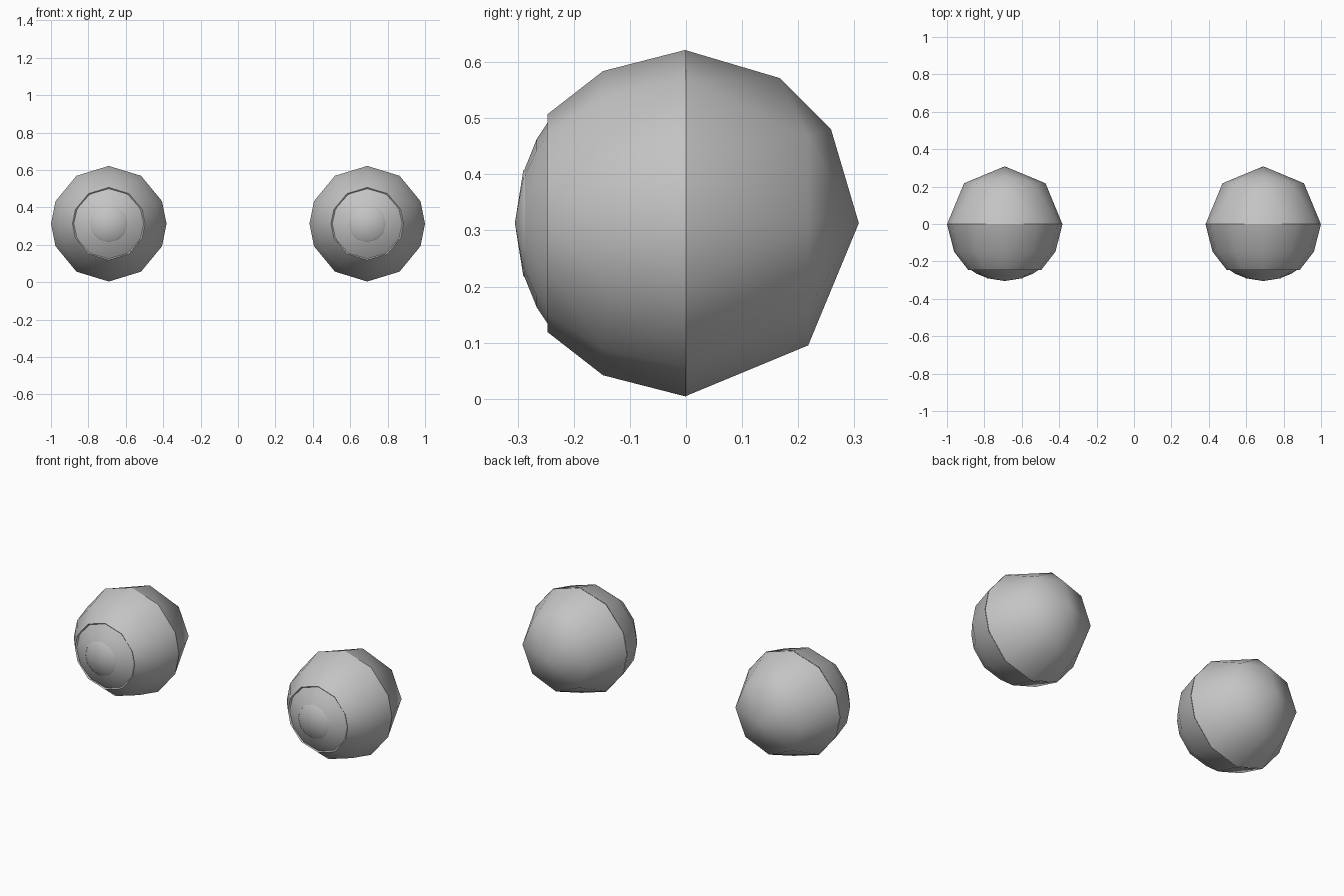
import bpy, bmesh
from math import sin, cos, radians

if "Cube" in bpy.data.objects:
    bpy.data.objects.remove(bpy.data.objects["Cube"])

R = 0.308
Z = 0.313

grey = bpy.data.materials.new("plain grey")
grey.diffuse_color = (0.55, 0.55, 0.55, 1)
grey.use_nodes = True
grey.node_tree.nodes["Principled BSDF"].inputs["Base Color"].default_value = grey.diffuse_color

# Twelve uneven directions around the eye, measured from straight down
QUARTER = [0, 34, 67]
AROUND = sorted(QUARTER + [90] + [180 - a for a in QUARTER]
                + [360 - a for a in QUARTER[1:]] + [270]
                + [180 + a for a in QUARTER[1:]])


def finish(bm, name, x, angle):
    bmesh.ops.recalc_face_normals(bm, faces=bm.faces)
    # Open shells: make sure the normals point away from the eye centre
    if sum(f.normal.dot(f.calc_center_median()) for f in bm.faces) < 0:
        bmesh.ops.reverse_faces(bm, faces=bm.faces)
    me = bpy.data.meshes.new(name)
    bm.to_mesh(me)
    bm.free()
    me.materials.append(grey)
    ob = bpy.data.objects.new(name, me)
    bpy.context.collection.objects.link(ob)
    ob.location = (x, 0, Z)
    bpy.ops.object.select_all(action='DESELECT')
    ob.select_set(True)
    bpy.context.view_layer.objects.active = ob
    bpy.ops.object.shade_smooth_by_angle(angle=radians(angle))


def lathe(name, x, profile, angles):
    """Revolve (radius, y) points about the y axis; radius 0 closes to a point."""
    bm = bmesh.new()
    rings = []
    for r, y in profile:
        if r == 0:
            rings.append([bm.verts.new((0, y, 0))] * len(angles))
        else:
            rings.append([bm.verts.new((r * sin(radians(a)), y, -r * cos(radians(a))))
                          for a in angles])
    for a, b in zip(rings, rings[1:]):
        for i in range(len(angles)):
            j = (i + 1) % len(angles)
            quad = [a[i], a[j], b[j], b[i]]
            bm.faces.new(list(dict.fromkeys(quad)))
    finish(bm, name, x, 60)


def back_shell(name, x):
    """Coarse rear half, a little finer at the top."""
    bm = bmesh.new()

    def point(around, lat):
        a, t = radians(around), radians(lat)
        bm.verts.new((R * cos(t) * sin(a), R * sin(t), -R * cos(t) * cos(a)))

    for a in AROUND:
        point(a, 0)
    for a in range(0, 360, 45):
        for lat in ((33, 57) if a == 180 else (45,)):
            point(a, lat)
    point(0, 90)
    bmesh.ops.convex_hull(bm, input=bm.verts)
    inner = [f for f in bm.faces if all(abs(v.co.y) < 1e-4 for v in f.verts)]
    bmesh.ops.delete(bm, geom=inner, context='FACES')
    finish(bm, name, x, 60)


for side, x in (("left", -0.691), ("right", 0.691)):
    back_shell(side + "_eye_back", x)
    # Front white of the eye, with a small lip around the iris
    lathe(side + "_eye_front", x,
          [(0.309, 0), (0.271, -0.148), (0.194, -0.247), (0.186, -0.24)], AROUND)
    # Iris band and pupil cap
    fine = [i * 30 for i in range(12)]
    lathe(side + "_iris", x, [(0.192, -0.238), (0.15, -0.266), (0.098, -0.287)], fine)
    lathe(side + "_pupil", x, [(0.098, -0.286), (0.094, -0.29), (0, -0.305)], fine)
